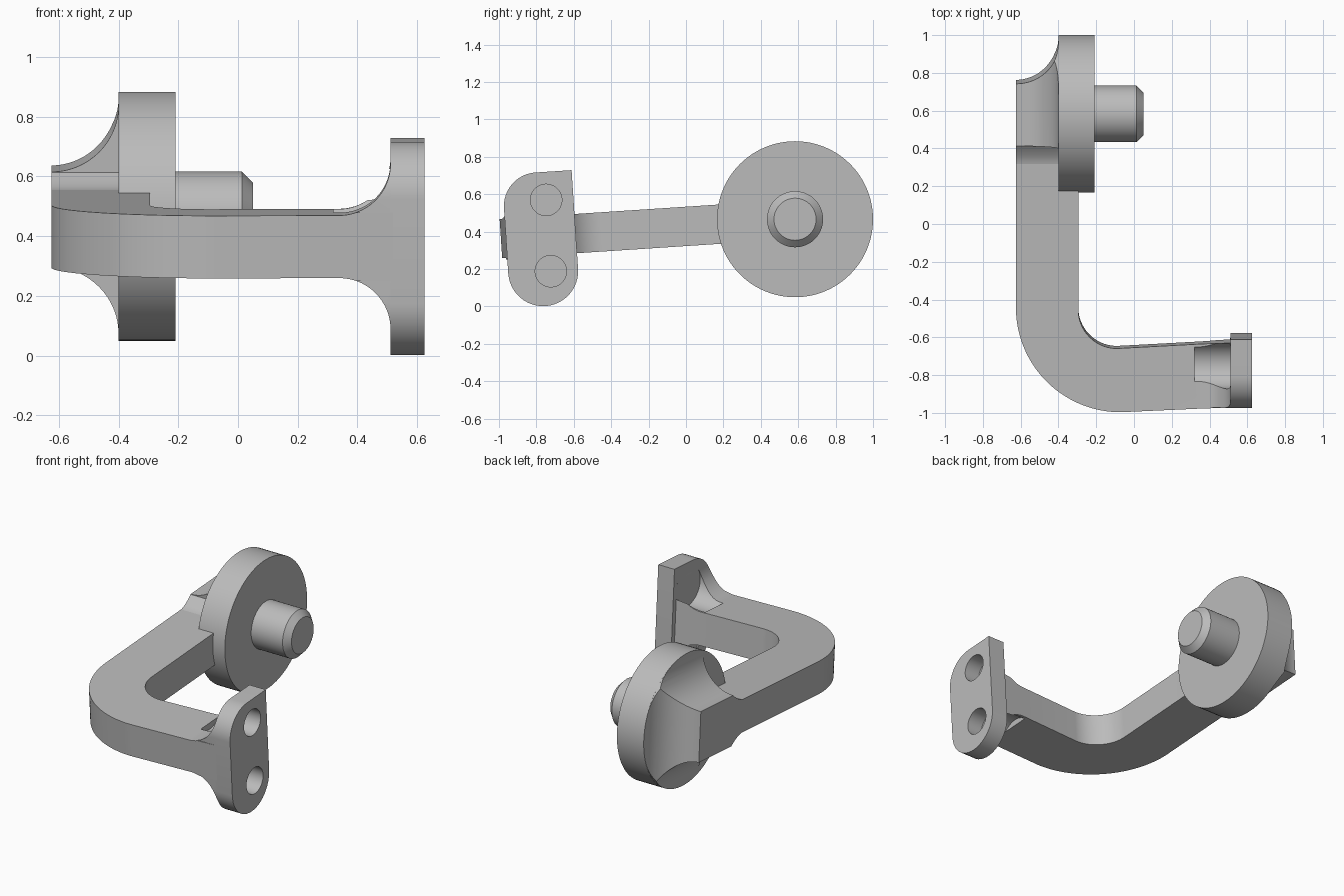
import bpy, bmesh
from math import sin, cos, pi, radians, sqrt
from mathutils import Matrix, Vector

cube = bpy.data.objects.get("Cube")
if cube:
    bpy.data.objects.remove(cube, do_unlink=True)

metal = bpy.data.materials.new("grey_metal")
metal.use_nodes = True
GREY = (0.5, 0.5, 0.5, 1)
metal.diffuse_color = GREY
metal.node_tree.nodes["Principled BSDF"].inputs["Base Color"].default_value = GREY

# Everything is modelled around the disc centre, then tilted about x
FRAME = Matrix.Translation((0, 0.583, 0.466)) @ Matrix.Rotation(radians(3.75), 4, "X")


def arc(cx, cy, r, start, end, n=24):
    steps = [radians(start + (end - start) * i / n) for i in range(n + 1)]
    return [(cx + r * cos(t), cy + r * sin(t)) for t in steps]


def circle(cx, cy, r, n=96):
    return arc(cx, cy, r, 0, 360, n)[:-1]


def prism(name, profile, axis, lo, hi, taper=1):
    """Extrude a 2D profile along an axis; taper scales the far end."""
    place = {"x": lambda a, b, t: (t, a, b),
             "y": lambda a, b, t: (a, t, b),
             "z": lambda a, b, t: (a, b, t)}[axis]
    bm = bmesh.new()
    near = [bm.verts.new(place(a, b, lo)) for a, b in profile]
    far = [bm.verts.new(place(a * taper, b * taper, hi)) for a, b in profile]
    bm.faces.new(near)
    bm.faces.new(far[::-1])
    for i in range(len(near)):
        j = (i + 1) % len(near)
        bm.faces.new((near[i], far[i], far[j], near[j]))
    bmesh.ops.recalc_face_normals(bm, faces=bm.faces)
    mesh = bpy.data.meshes.new(name)
    bm.to_mesh(mesh)
    bm.free()
    mesh.materials.append(metal)
    obj = bpy.data.objects.new(name, mesh)
    obj.matrix_world = FRAME
    bpy.context.collection.objects.link(obj)
    return obj


def combine(obj, cutter, operation):
    """Apply a boolean and discard the cutter."""
    cutter.hide_render = True
    mod = obj.modifiers.new("cut", "BOOLEAN")
    mod.object, mod.operation, mod.solver = cutter, operation, "EXACT"
    bpy.context.view_layer.objects.active = obj
    bpy.ops.object.modifier_apply(modifier=mod.name)
    bpy.data.objects.remove(cutter, do_unlink=True)


def mirrored(upper):
    """Close an upper edge with its reflection below the axis."""
    return upper + [(a, -b) for a, b in reversed(upper)]


LEFT, RIGHT, HALF = -0.625, 0.625, 0.105
PLATE_X = 0.51
FRONT, BACK = -1.549, -1.175
HOLES = [(-1.321, 0.19), (-1.321, -0.192)]

# Mounting plate: round bottom, one round and one square top corner
plate_bottom = arc(-1.362, -0.189, 0.187, 0, -180)
plate_top = arc(FRONT + 0.18, 0.16, 0.18, 180, 90) + [(BACK, 0.34)]
plate = prism("mounting_plate", plate_bottom + plate_top, "x", PLATE_X, RIGHT)
for y, z in HOLES:
    combine(plate, prism("hole_cutter", circle(y, z, 0.084, 64), "x", 0.4, 0.8), "DIFFERENCE")

# Bent arm: plan outline, trimmed by a flared height profile and the plate shape
plan = [(LEFT, -0.26)]
plan += arc(-0.07, -1.021, 0.555, 180, 270, 40)
plan += [(PLATE_X + 0.01, FRONT), (PLATE_X + 0.01, -1.205)]
plan += arc(-0.09, -1.033, 0.205, 270, 180)
plan += [(-0.295, -0.1), (-0.395, -0.1), (-0.395, -0.26)]
arm = prism("bent_arm", plan, "z", -0.5, 0.5)
flare = [(-0.8, HALF)] + arc(0.338, HALF + 0.173, 0.173, -90, 0) + [(0.6, HALF + 0.173)]
combine(arm, prism("flare_cutter", mirrored(flare), "y", -2, 1), "INTERSECT")
Z = 0.115
trim = plate_bottom + [(FRONT, -Z), (-2, -Z), (-2, Z), (FRONT, Z)] + plate_top
trim += [(BACK, Z), (1, Z), (1, -Z), (BACK, -Z)]
combine(arm, prism("trim_cutter", trim, "x", -1, 1), "INTERSECT")

# Bolt head clearance behind the plate
for y, z in HOLES:
    combine(arm, prism("bolt_cutter", circle(y, z, 0.125, 64), "x", 0.32, PLATE_X), "DIFFERENCE")

# Disc head: scooped above, below and at the back, kept inside the disc
R = 0.417
SCOOP = 0.225


def scoop(offset):
    return arc(LEFT, offset, SCOOP, -90, 0) + [(-0.39, offset)]


head = prism("scooped_head", mirrored(scoop(0.385)), "y", -0.16, 0.5)
back_plan = [(LEFT, -0.5)] + scoop(0.395) + [(-0.39, -0.5)]
combine(head, prism("back_cutter", back_plan, "z", -0.6, 0.6), "INTERSECT")
combine(head, prism("round_cutter", circle(0, 0, R - 0.001), "x", -1, 0), "INTERSECT")

# Ramp from the arm up to the head
ramp = [(-0.26 + 0.1 * t / 6, HALF + 0.053 * (t / 6) ** 1.5) for t in range(7)]
ramp_obj = prism("head_ramp", mirrored(ramp), "x", LEFT, -0.39)

# Disc and chamfered pin
disc = prism("disc", circle(0, 0, R), "x", -0.4, -0.21)
pin = prism("pin_shaft", circle(0, 0, 0.15), "x", -0.22, 0.013)
tip = prism("pin_tip", circle(0, 0, 0.15), "x", 0.013, 0.05, taper=0.75)

# Smooth curves, sharp corners
bpy.ops.object.select_all(action="DESELECT")
for obj in (plate, arm, head, ramp_obj, disc, pin, tip):
    obj.select_set(True)
bpy.context.view_layer.objects.active = arm
bpy.ops.object.shade_smooth_by_angle(angle=radians(30))
